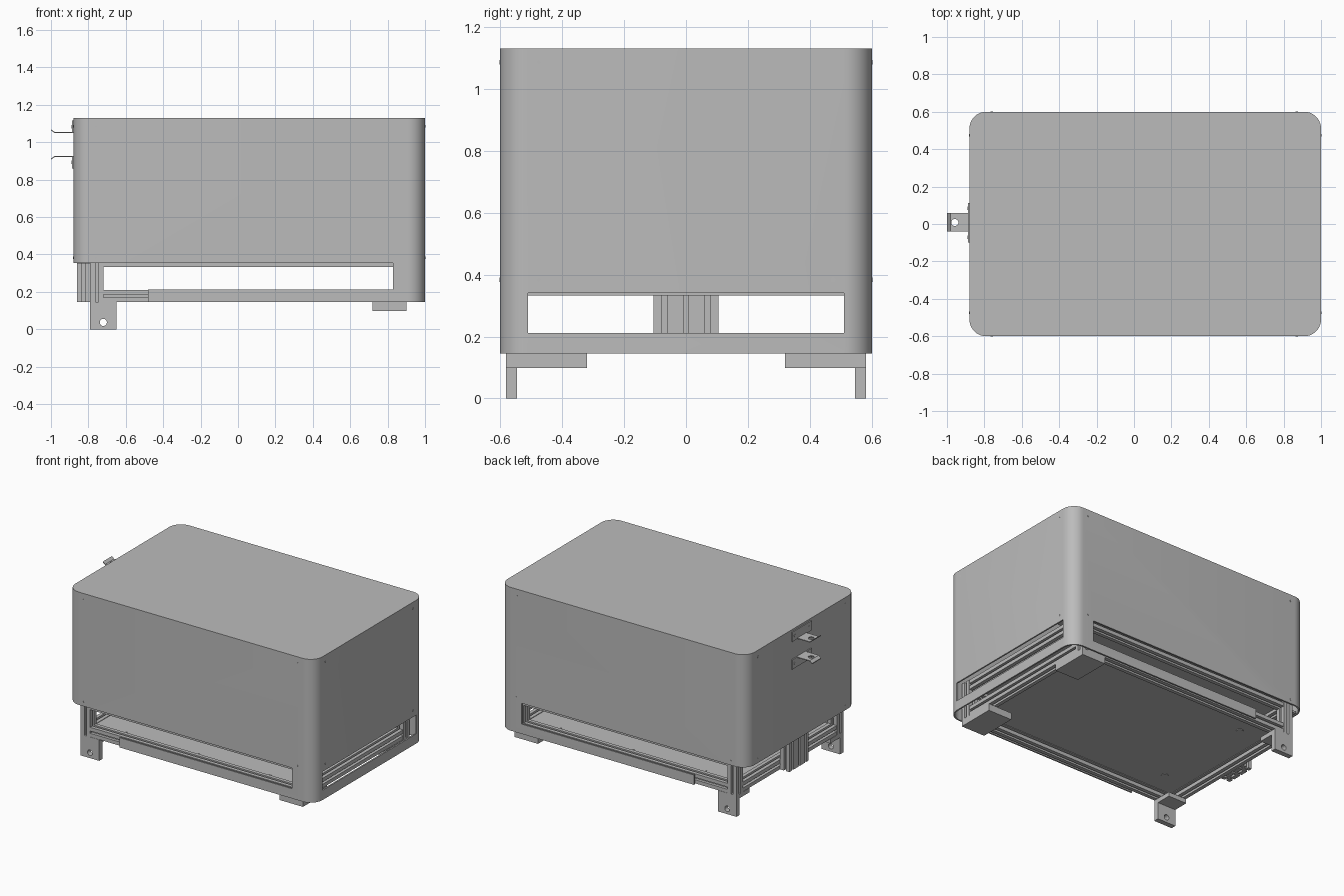
import bpy, bmesh
from math import cos, sin, pi
from mathutils import Vector

if "Cube" in bpy.data.objects:
    bpy.data.objects.remove(bpy.data.objects["Cube"], do_unlink=True)

GREY = (0.5, 0.5, 0.5, 1)
mat = bpy.data.materials.new("sheet_grey")
mat.use_nodes = True
mat.diffuse_color = GREY
mat.node_tree.nodes["Principled BSDF"].inputs["Base Color"].default_value = GREY


def prism(name, pts, axis, a, b):
    """Extrude a 2D outline along an axis from a to b."""
    place = {"x": lambda u, v, w: (w, u, v),
             "y": lambda u, v, w: (u, w, v),
             "z": lambda u, v, w: (u, v, w)}[axis]
    bm = bmesh.new()
    face = bm.faces.new([bm.verts.new(place(u, v, a)) for u, v in pts])
    new = bmesh.ops.extrude_face_region(bm, geom=[face])["geom"]
    shift = Vector(place(0, 0, b - a))
    bmesh.ops.translate(bm, vec=shift,
                        verts=[g for g in new if isinstance(g, bmesh.types.BMVert)])
    bmesh.ops.recalc_face_normals(bm, faces=bm.faces)
    me = bpy.data.meshes.new(name)
    bm.to_mesh(me)
    bm.free()
    me.materials.append(mat)
    ob = bpy.data.objects.new(name, me)
    bpy.context.collection.objects.link(ob)
    return ob


def box(name, x, y, z):
    pts = [(x[0], y[0]), (x[1], y[0]), (x[1], y[1]), (x[0], y[1])]
    return prism(name, pts, "z", *z)


def disc(name, u, v, r, axis, a, b, n=20):
    pts = [(u + r * cos(2 * pi * i / n), v + r * sin(2 * pi * i / n)) for i in range(n)]
    return prism(name, pts, axis, a, b)


def rounded(x, y, r, n=10):
    pts = []
    corners = [(x[1] - r, y[1] - r), (x[0] + r, y[1] - r),
               (x[0] + r, y[0] + r), (x[1] - r, y[0] + r)]
    for k, (cx, cy) in enumerate(corners):
        for i in range(n + 1):
            t = pi / 2 * (k + i / n)
            pts.append((cx + r * cos(t), cy + r * sin(t)))
    return pts


def cut(ob, *cutters):
    bpy.ops.object.select_all(action="DESELECT")
    bpy.context.view_layer.objects.active = ob
    ob.select_set(True)
    for c in cutters:
        m = ob.modifiers.new("cut", "BOOLEAN")
        m.operation, m.solver, m.object = "DIFFERENCE", "EXACT", c
        bpy.ops.object.modifier_apply(modifier=m.name)
        bpy.data.objects.remove(c, do_unlink=True)


def smooth(ob):
    bpy.ops.object.select_all(action="DESELECT")
    bpy.context.view_layer.objects.active = ob
    ob.select_set(True)
    bpy.ops.object.shade_smooth_by_angle()


def slotted(name, u, v, axis, a, b, h=0.035, s=0.008, d=0.02):
    """Square extrusion bar with a slot along each side."""
    side = [(-h, -h), (-s, -h), (-s, d - h), (s, d - h), (s, -h)]
    pts = []
    for k in range(4):
        c, n = [(1, 0), (0, 1), (-1, 0), (0, -1)][k]
        pts += [(u + p * c - q * n, v + p * n + q * c) for p, q in side]
    return prism(name, pts, axis, a, b)


# Outer shell: hollow rounded box, open at one end below, windows on three sides
shell = prism("shell", rounded((-0.88, 1), (-0.6, 0.6), 0.09), "z", 0.145, 1.13)
cut(shell,
    prism("cut_inside", rounded((-0.87, 0.99), (-0.59, 0.59), 0.08), "z", 0.05, 1.12),
    box("cut_end", (-1.1, -0.48), (-1, 1), (0, 0.355)),
    box("cut_side_windows", (-0.6, 0.83), (-1, 1), (0.212, 0.355)),
    box("cut_end_window", (0.7, 1.2), (-0.51, 0.51), (0.212, 0.34)))
smooth(shell)

# Slotted frame: lower and upper rails, corner posts
X0, X1, Y, LOW, HIGH = -0.755, 0.865, 0.545, 0.178, 0.365
for level, z in (("lower", LOW), ("upper", HIGH)):
    for s in (-1, 1):
        slotted(f"{level}_side_rail", s * Y, z, "x", X0 + 0.035, X1 - 0.035, h=0.033)
    for x in (X0, X1):
        slotted(f"{level}_end_rail", x, z, "y", -Y + 0.035, Y - 0.035, h=0.033)
for s in (-1, 1):
    for x in (X0, X1):
        slotted("corner_post", x, s * Y, "z", 0.145, 0.4)

# Triple post in the middle of the open end
for k in (-1, 0, 1):
    slotted("centre_post", -0.825, 0.07 * k, "z", 0.145, 0.4)

# Floor and ceiling panels between the rails
box("floor_panel", (-0.73, 0.84), (-0.52, 0.52), (0.19, 0.207))
box("ceiling_panel", (-0.86, 0.85), (-0.53, 0.53), (0.352, 0.365))
for s in (-1, 1):
    disc("floor_plug", -0.55, 0.36 * s, 0.022, "z", 0.186, 0.19)
    for x in (-0.5, 0.05, 0.6):
        disc("floor_screw", x, 0.5 * s, 0.007, "z", 0.205, 0.21, 10)

# Angle legs at the open end, block feet at the other end
for s in (-1, 1):
    outline = [(0.58, 0), (0.58, 0.145), (0.44, 0.145), (0.44, 0.115),
               (0.545, 0.115), (0.545, 0)]
    leg = prism("angle_leg", [(s * u, v) for u, v in outline], "x", -0.79, -0.65)
    cut(leg, disc("cut_leg_hole", -0.72, 0.037, 0.019, "y", s * 0.5, s * 0.65))
    box("block_foot", (0.72, 0.9), sorted((s * 0.32, s * 0.58)), (0.098, 0.145))

# Two latch tabs on the end wall, mirrored about their middle height
MID = 0.988
for s in (-1, 1):
    z, t = MID + s * 0.062, 0.006 * s
    path = [(-0.88, z), (-0.982, z), (-1, z + 0.014 * s)]
    outline = path + [(u, v + t) for u, v in reversed(path)]
    tab = prism("latch_tab", outline, "y", -0.04, 0.058)
    cut(tab, disc("cut_tab_hole", -0.958, 0.008, 0.019, "z", z - 0.05, z + 0.05))
    box("latch_plate", (-0.887, -0.879), (-0.1, 0.112), sorted((z, z + s * 0.066)))
    for y in (-0.07, 0.085):
        disc("latch_screw", y, z + 0.033 * s, 0.009, "x", -0.889, -0.886, 12)

# Small panel screws on all four walls
for z in (0.383, 1.085):
    for s in (-1, 1):
        for x in (-0.76, 0.87):
            disc("side_screw", x, z, 0.007, "y", s * 0.598, s * 0.602, 10)
        disc("end_screw", s * 0.475, z, 0.007, "x", 0.997, 1.0015, 10)
        disc("end_screw", s * 0.475, z, 0.007, "x", -0.882, -0.878, 10)
